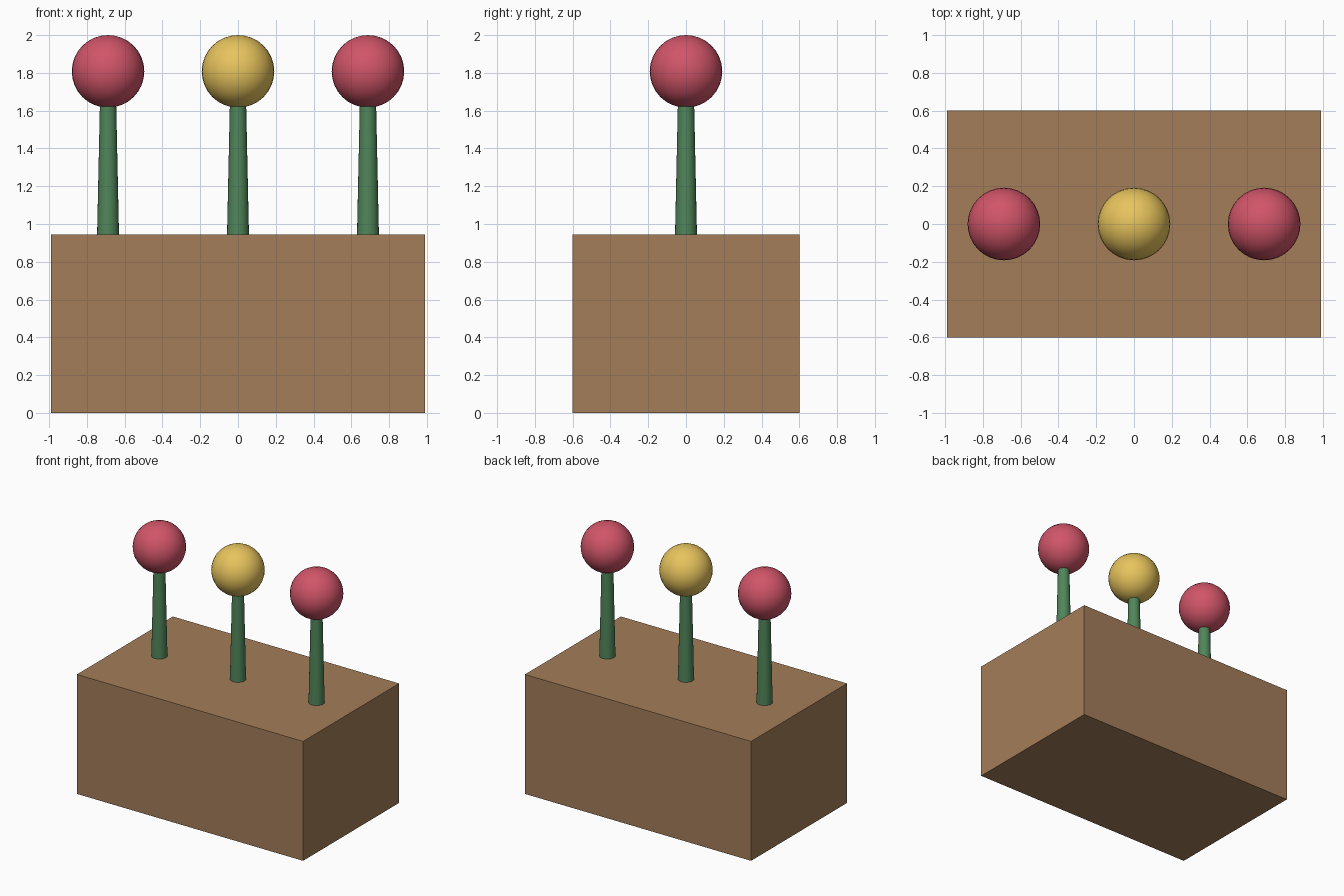
import bpy
import math

if "Cube" in bpy.data.objects:
    bpy.data.objects.remove(bpy.data.objects["Cube"])


def material(name, rgb):
    m = bpy.data.materials.new(name)
    m.diffuse_color = (*rgb, 1.0)
    m.use_nodes = True
    m.node_tree.nodes["Principled BSDF"].inputs["Base Color"].default_value = m.diffuse_color
    return m


wood = material("wood", (0.37, 0.205, 0.1))
green = material("stem_green", (0.08, 0.235, 0.1))
red = material("bloom_red", (0.63, 0.09, 0.14))
yellow = material("bloom_yellow", (0.80, 0.55, 0.11))

BOX_TOP = 0.945
BALL_R = 0.192
BALL_Z = 2.0 - BALL_R


def finish(name, mat, smooth=True):
    ob = bpy.context.object
    ob.name = name
    ob.data.materials.append(mat)
    if smooth:
        bpy.ops.object.shade_smooth_by_angle(angle=math.radians(40))
    return ob


# Planter box
bpy.ops.mesh.primitive_cube_add(size=1, location=(0, 0, BOX_TOP / 2))
box = finish("planter_box", wood, smooth=False)
box.scale = (1.98, 1.2, BOX_TOP)
bpy.ops.object.transform_apply(location=False, rotation=False, scale=True)

# Tapered stems with round blooms
for side, x, mat in (("left", -0.688, red), ("middle", 0, yellow), ("right", 0.688, red)):
    stem_h = 1.64 - BOX_TOP
    bpy.ops.mesh.primitive_cone_add(vertices=24, radius1=0.058, radius2=0.043, depth=stem_h,
                                    location=(x, 0, BOX_TOP + stem_h / 2))
    finish(side + "_stem", green)
    bpy.ops.mesh.primitive_uv_sphere_add(segments=32, ring_count=16, radius=BALL_R,
                                         location=(x, 0, BALL_Z))
    finish(side + "_bloom", mat)
